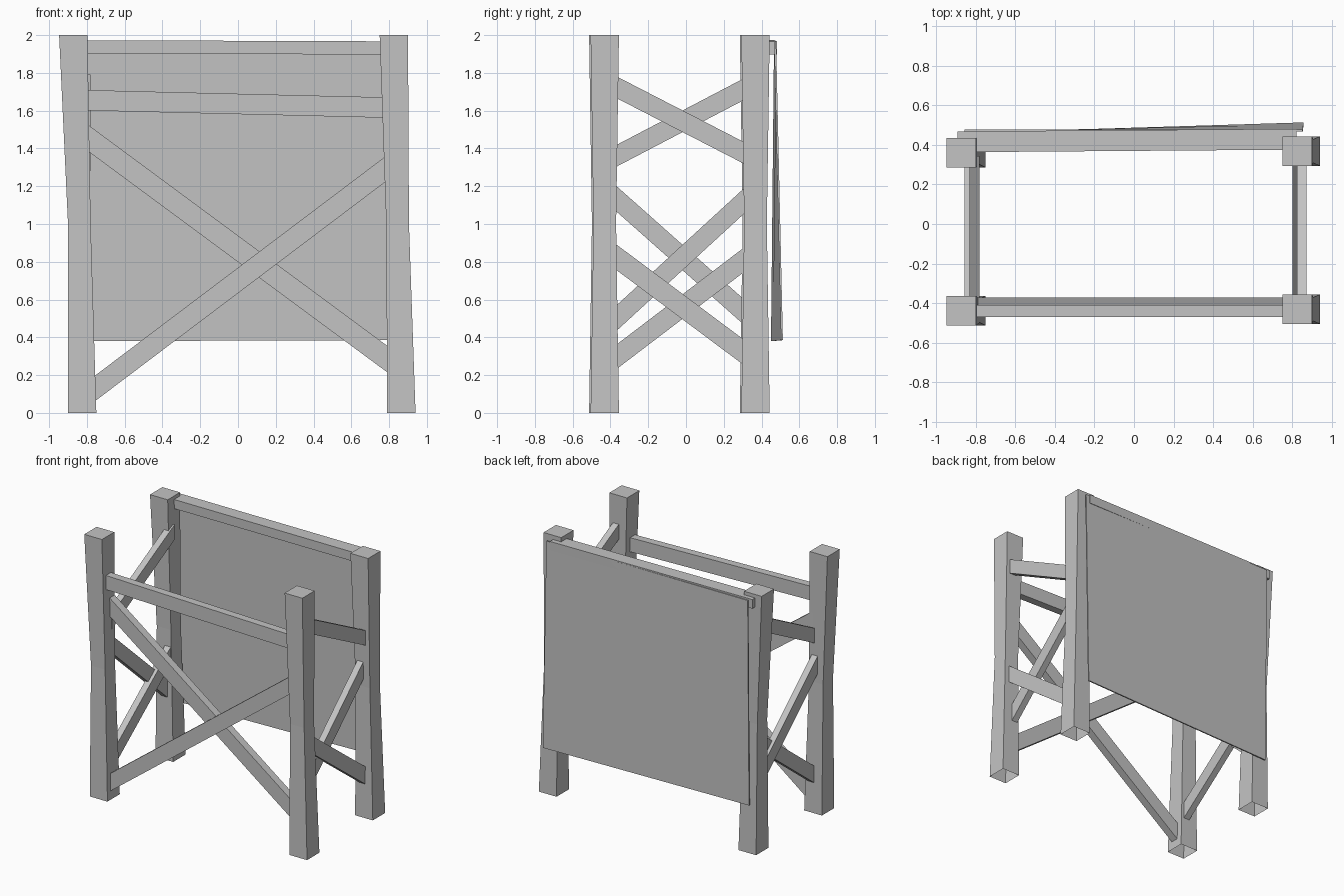
import bpy, bmesh
from mathutils import Vector

cube = bpy.data.objects.get("Cube")
if cube:
    bpy.data.objects.remove(cube, do_unlink=True)

grey = bpy.data.materials.new("plain_grey")
grey.use_nodes = True
grey.diffuse_color = (0.55, 0.55, 0.55, 1)
grey.node_tree.nodes["Principled BSDF"].inputs["Base Color"].default_value = (0.55, 0.55, 0.55, 1)


def loft(name, rings, cap_start=True):
    """Skin a list of four-cornered rings and cap the ends."""
    bm = bmesh.new()
    loops = [[bm.verts.new(p) for p in ring] for ring in rings]
    for low, high in zip(loops, loops[1:]):
        for i in range(4):
            j = (i + 1) % 4
            bm.faces.new((low[i], low[j], high[j], high[i]))
    if cap_start:
        bm.faces.new(loops[0][::-1])
    bm.faces.new(loops[-1])
    bmesh.ops.recalc_face_normals(bm, faces=bm.faces)
    mesh = bpy.data.meshes.new(name)
    bm.to_mesh(mesh)
    bm.free()
    mesh.materials.append(grey)
    obj = bpy.data.objects.new(name, mesh)
    bpy.context.collection.objects.link(obj)
    return obj


def square(x, y, z, half):
    return [(x + a * half, y + b * half, z)
            for a, b in ((-1, -1), (1, -1), (1, 1), (-1, 1))]


def beam(name, start, end, height, depth, extend=0.05):
    """Plank between two points, lengthened so its ends sit inside the legs."""
    a, b = Vector(start), Vector(end)
    step = (b - a).normalized() * extend
    side = (b - a).cross(Vector((0, 0, 1))).normalized() * depth / 2
    up = Vector((0, 0, height / 2))
    rings = [[p - side - up, p + side - up, p + side + up, p - side + up]
             for p in (a - step, b + step)]
    return loft(name, rings)


# Legs: waisted square posts with a slight lean, open underneath
leaning = {"right": (-0.825, -0.84, -0.872), "left": (0.865, 0.845, 0.825)}
leg_y = {("front", "right"): -0.438, ("front", "left"): -0.43,
         ("rear", "right"): 0.36, ("rear", "left"): 0.368}
for (end, side), y in leg_y.items():
    rings = [square(x, y, z, half) for x, z, half in
             zip(leaning[side], (0, 1, 2), (0.075, 0.06, 0.075))]
    loft(f"{end}_{side}_leg", rings, cap_start=False)

# Front rail and crossed braces
beam("front_rail", (-0.80, -0.44, 1.655), (0.76, -0.44, 1.617), 0.108, 0.06)
beam("front_brace_falling", (-0.78, -0.40, 1.445), (0.79, -0.40, 0.285), 0.14, 0.06)
beam("front_brace_rising", (-0.75, -0.44, 0.135), (0.78, -0.44, 1.29), 0.135, 0.06)

# Side braces: name, x, front height, rear height, plank height
side_braces = [
    ("left_upper_brace", 0.847, 1.725, 1.38, 0.115),
    ("left_middle_brace", 0.825, 0.50, 1.115, 0.135),
    ("left_lower_brace", 0.847, 0.825, 0.325, 0.135),
    ("right_upper_brace", -0.805, 1.36, 1.71, 0.115),
    ("right_middle_brace", -0.83, 1.135, 0.54, 0.135),
    ("right_lower_brace", -0.805, 0.295, 0.805, 0.13),
]
for name, x, front, rear, height in side_braces:
    beam(name, (x, -0.37, front), (x, 0.30, rear), height, 0.05)

# Rear rail under the top edge of the panel
beam("rear_rail", (-0.89, 0.415, 1.938), (0.82, 0.428, 1.932), 0.07, 0.105, 0)

# Thin rear panel, twisted so one lower corner stands away
corners = [(-0.857, 0.455, 0.38), (0.857, 0.508, 0.385),
           (0.852, 0.472, 1.96), (-0.857, 0.471, 1.96)]
loft("rear_panel", [[(x, y + off, z) for x, y, z in corners] for off in (-0.005, 0.005)])
